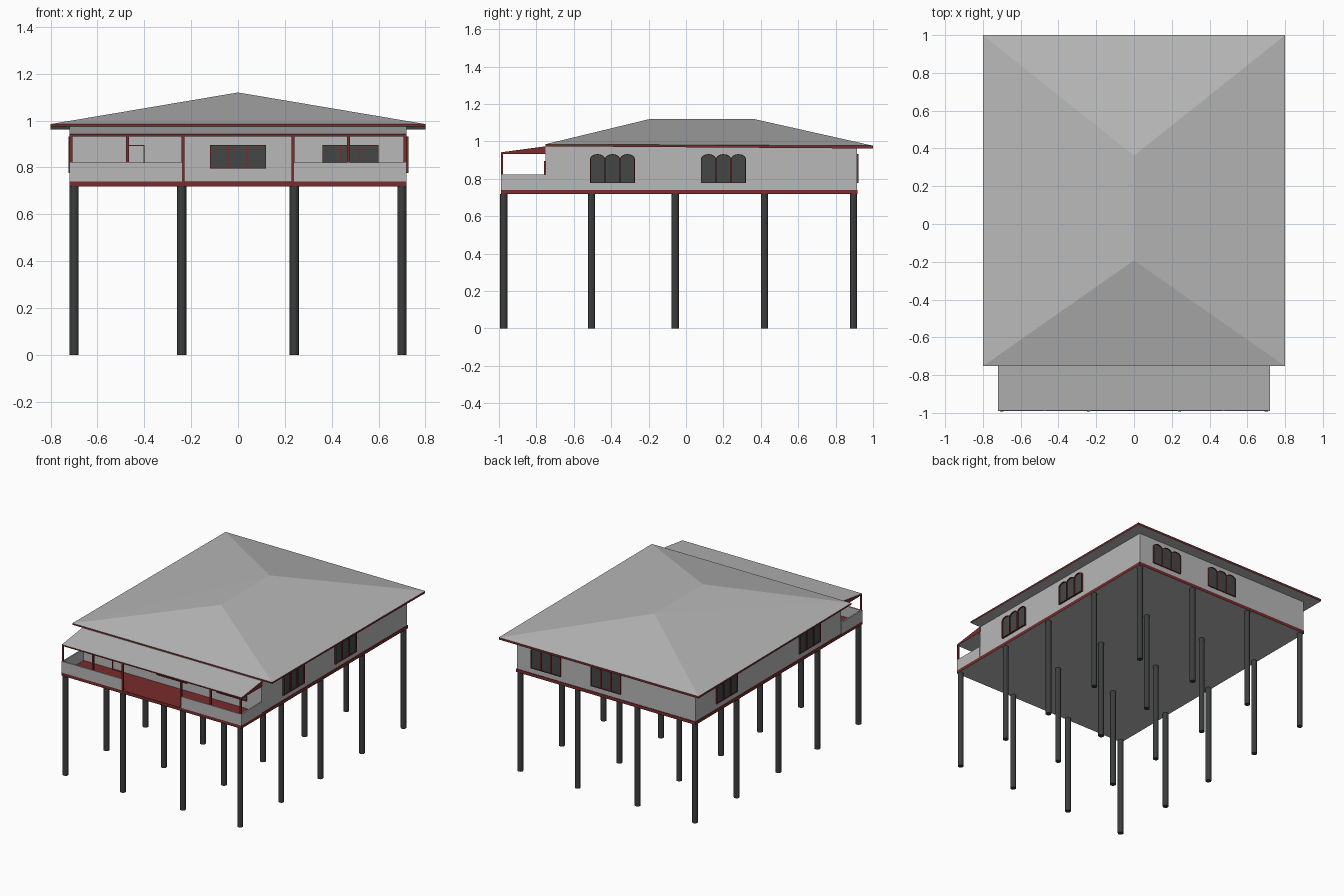
import bpy, bmesh, math
from mathutils import Matrix, Vector

if "Cube" in bpy.data.objects:
    bpy.data.objects.remove(bpy.data.objects["Cube"])


def material(name, r, g, b):
    m = bpy.data.materials.new(name)
    m.diffuse_color = (r, g, b, 1)
    m.use_nodes = True
    m.node_tree.nodes["Principled BSDF"].inputs["Base Color"].default_value = m.diffuse_color
    return m


GREY = material("light_grey", 0.48, 0.48, 0.48)
RED = material("dark_red", 0.19, 0.025, 0.025)
GLASS = material("dark_glass", 0.06, 0.063, 0.063)
STILT = material("charcoal", 0.045, 0.047, 0.047)


def finish(name, bm, mats):
    me = bpy.data.meshes.new(name)
    bm.to_mesh(me)
    bm.free()
    for m in mats:
        me.materials.append(m)
    ob = bpy.data.objects.new(name, me)
    bpy.context.collection.objects.link(ob)
    return ob


def hull(name, pts, top, side=None, bottom=None):
    """Convex solid; faces coloured by direction."""
    bm = bmesh.new()
    for p in pts:
        bm.verts.new(p)
    bmesh.ops.convex_hull(bm, input=bm.verts[:])
    bmesh.ops.dissolve_limit(bm, angle_limit=0.002, verts=bm.verts[:], edges=bm.edges[:])
    bmesh.ops.recalc_face_normals(bm, faces=bm.faces[:])
    bm.normal_update()
    for f in bm.faces:
        f.material_index = 0 if f.normal.z > 0.3 else 2 if f.normal.z < -0.3 else 1
    return finish(name, bm, [top, side or top, bottom or top])


def box(name, x, y, z, top, side=None, bottom=None):
    return hull(name, [(a, b, c) for a in x for b in y for c in z], top, side, bottom)


def framed(name, loc, angle, width, height, panes, arch, depth, fill):
    """Row of framed panes on a wall; local -y points out of the wall."""
    bm = bmesh.new()
    w, t = width / panes, 0.004
    for i in range(panes):
        cx = -width / 2 + w * (i + 0.5)

        def outline(inset):
            h = w / 2 - inset
            pts = [(cx - h, inset), (cx + h, inset)]
            if arch:
                for k in range(9):
                    a = math.pi * k / 8
                    pts.append((cx + h * math.cos(a),
                                height - arch + (arch - inset) * math.sin(a)))
            else:
                pts += [(cx + h, height - inset), (cx - h, height - inset)]
            return pts

        def loop(pts, y):
            return [bm.verts.new((u, y, v)) for u, v in pts]

        ob, of = loop(outline(0), 0), loop(outline(0), -depth)
        inf, inb = loop(outline(t), -depth), loop(outline(t), -depth * 0.3)
        n = len(ob)
        for k in range(n):
            j = (k + 1) % n
            for a, b in ((ob, of), (of, inf), (inf, inb)):
                bm.faces.new((a[k], a[j], b[j], b[k]))
        bm.faces.new(inb).material_index = 1
    bm.normal_update()
    bm.transform(Matrix.Translation(loc) @ Matrix.Rotation(math.radians(angle), 4, 'Z'))
    return finish(name, bm, [RED, fill])


# Stilts
for i, x in enumerate((-0.70, -0.24, 0.24, 0.70)):
    for j, y in enumerate((-0.974, -0.505, -0.058, 0.42, 0.896)):
        bm = bmesh.new()
        bmesh.ops.create_cone(bm, cap_ends=True, segments=12, radius1=0.0195,
                              radius2=0.0195, depth=0.72,
                              matrix=Matrix.Translation((x, y, 0.36)))
        finish(f"stilt_{i}_{j}", bm, [STILT])

# Floor slab with red rim and grey underside
box("floor_slab", (-0.72, 0.72), (-0.99, 0.918), (0.718, 0.74), RED, RED, GREY)

# House walls
box("house_walls", (-0.716, 0.716), (-0.752, 0.914), (0.74, 0.975), GREY)

# Hip roof with red fascia and grey soffit
eave = [(sx * 0.8, y, z) for sx in (-1, 1)
        for y, z in ((-0.752, 0.985), (-0.752, 0.974), (1.0, 0.977), (1.0, 0.962))]
hull("hip_roof", eave + [(0, -0.193, 1.12), (0, 0.362, 1.12)], GREY, RED, GREY)
bm = bmesh.new()
bpy.data.objects["hip_roof"].data.materials[0] = GREY
bm.from_mesh(bpy.data.objects["hip_roof"].data)
bm.free()

# Porch roof wedge
hull("porch_roof", [(x, y, z) for x in (-0.72, 0.72) for y, z in
                    ((-0.988, 0.933), (-0.988, 0.942), (-0.75, 0.974), (-0.75, 0.933))],
     GREY, RED, GREY)

# Porch parapets and posts, mirrored left and right
for side, s in (("left", -1), ("right", 1)):
    box(f"front_parapet_{side}", (s * 0.24, s * 0.72), (-0.99, -0.98), (0.74, 0.822), GREY)
    box(f"side_parapet_{side}", (s * 0.71, s * 0.72), (-0.98, -0.752), (0.74, 0.822), GREY)
    for k, (x, z) in enumerate(((0.235, 0.74), (0.472, 0.822), (0.713, 0.822))):
        box(f"porch_post_{side}_{k}", (s * x - 0.006, s * x + 0.006),
            (-0.99, -0.979), (z, 0.935), RED)

# Front door and windows
framed("front_door", (-0.437, -0.752, 0.74), 0, 0.077, 0.155, 1, 0, 0.008, GREY)
for k, x in enumerate((0, 0.48)):
    framed(f"front_window_{k}", (x, -0.752, 0.795), 0, 0.24, 0.10, 3, 0, 0.008, GLASS)

# Arched windows on the back and sides
for k, x in enumerate((0, 0.48)):
    framed(f"back_window_{k}", (x, 0.914, 0.777), 180, 0.24, 0.155, 3, 0.026, 0.008, GLASS)
for k, y in enumerate((-0.393, 0.20)):
    framed(f"right_window_{k}", (0.716, y, 0.777), 90, 0.24, 0.155, 3, 0.026, 0.012, GLASS)
for k, y in enumerate((-0.39, 0.56)):
    framed(f"left_window_{k}", (-0.716, y, 0.777), -90, 0.24, 0.155, 3, 0.026, 0.008, GLASS)
